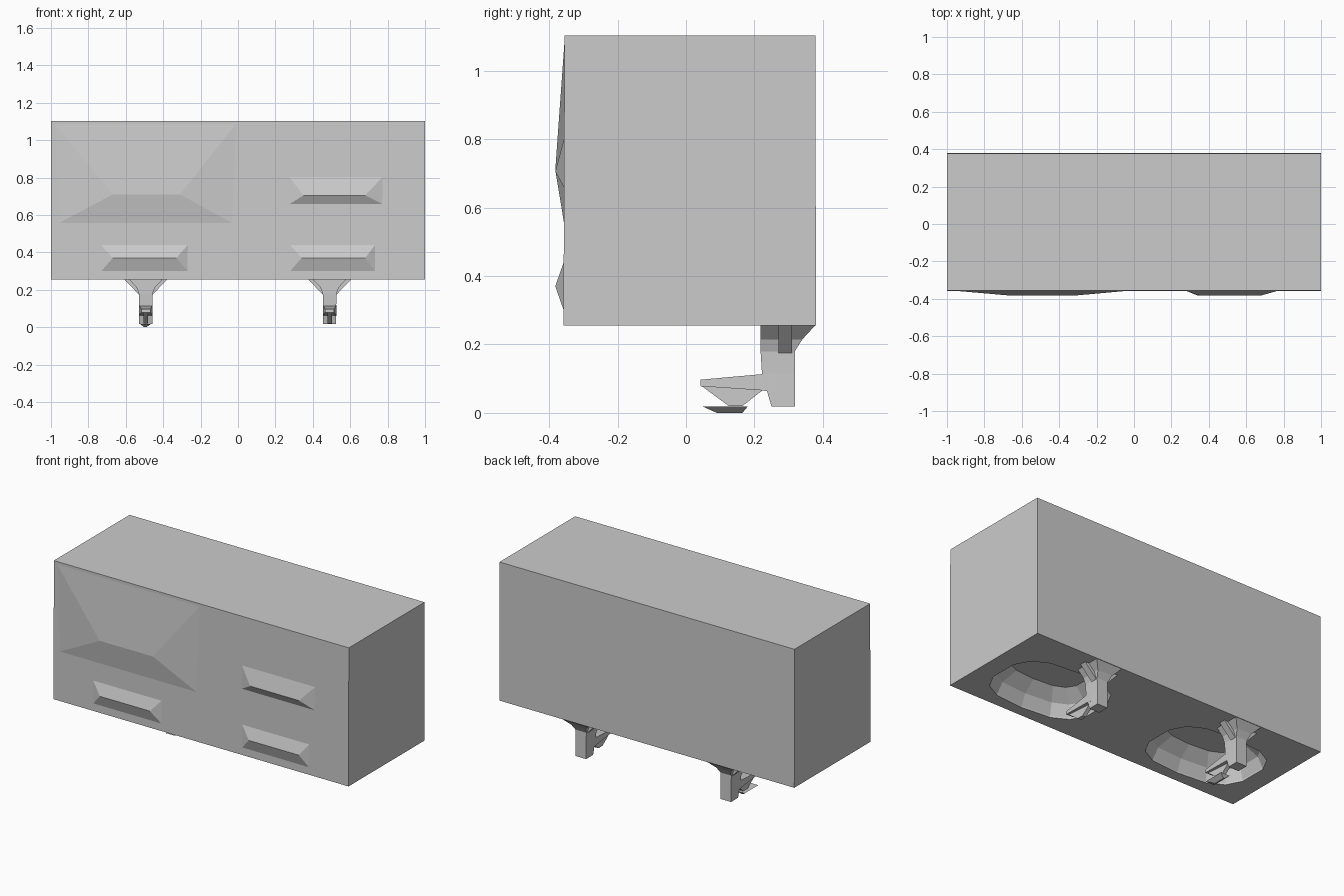
import bpy, bmesh
from math import cos, sin, pi, copysign

if "Cube" in bpy.data.objects:
    bpy.data.objects.remove(bpy.data.objects["Cube"])


def finish(name, bm):
    bmesh.ops.recalc_face_normals(bm, faces=bm.faces)
    me = bpy.data.meshes.new(name)
    bm.to_mesh(me)
    bm.free()
    ob = bpy.data.objects.new(name, me)
    bpy.context.collection.objects.link(ob)
    return ob


def loft(name, rings):
    """Skin equal-length rings of points and cap both ends."""
    bm = bmesh.new()
    vs = [[bm.verts.new(p) for p in r] for r in rings]
    n = len(vs[0])
    for a, b in zip(vs, vs[1:]):
        for i in range(n):
            j = (i + 1) % n
            bm.faces.new((a[i], a[j], b[j], b[i]))
    bm.faces.new(vs[0])
    bm.faces.new(vs[-1])
    return finish(name, bm)


def rect(x0, x1, y0, y1, z):
    return [(x0, y0, z), (x1, y0, z), (x1, y1, z), (x0, y1, z)]


def bowl_ring(cx, cy, rx, ry, z, n=14, p=0.7):
    pts = []
    for i in range(n):
        c, s = cos(2 * pi * (i + .5) / n), sin(2 * pi * (i + .5) / n)
        pts.append((cx + rx * copysign(abs(c) ** p, c),
                    cy + ry * copysign(abs(s) ** p, s), z))
    return pts


# Cabinet body with two basins cut into the underside
body = loft("cabinet_body", [rect(-1, 1, -.358, .38, .255),
                             rect(-1, 1, -.355, .378, 1.103)])
for cx in (-.55, .55):
    cutter = loft("basin_cutter", [bowl_ring(cx, -.05, .345, .25, .2),
                                   bowl_ring(cx, -.05, .335, .24, .265),
                                   bowl_ring(cx, -.05, .31, .21, .33),
                                   bowl_ring(cx, -.05, .23, .14, .39)])
    cutter.hide_render = True
    mod = body.modifiers.new("basin", 'BOOLEAN')
    mod.operation = 'DIFFERENCE'
    mod.solver = 'EXACT'
    mod.object = cutter
    bpy.context.view_layer.objects.active = body
    bpy.ops.object.modifier_apply(modifier=mod.name)
    bpy.data.objects.remove(cutter)


# Raised wedges on the front: outer rectangle rising to a horizontal ridge
def wedge(name, x0, x1, z0, z1, rx0, rx1, rz):
    bm = bmesh.new()
    y = -.354
    a, b, c, d = [bm.verts.new(p) for p in
                  ((x0, y, z0), (x1, y, z0), (x1, y, z1), (x0, y, z1))]
    e, f = bm.verts.new((rx0, -.382, rz)), bm.verts.new((rx1, -.382, rz))
    for q in ((a, b, f, e), (b, c, f), (c, d, e, f), (d, a, e), (a, d, c, b)):
        bm.faces.new(q)
    finish(name, bm)


wedge("large_front_panel", -.99, 0, .54, 1.1, -.67, -.31, .71)
wedge("upper_right_handle", .27, .78, .655, .81, .35, .68, .705)
wedge("lower_right_handle", .27, .74, .29, .45, .34, .68, .37)
wedge("lower_left_handle", -.74, -.26, .29, .45, -.67, -.33, .37)

# Taps hanging from the underside
for side, cx in (("left", -.493), ("right", .49)):
    loft(side + "_tap_column", [
        rect(cx - .035, cx + .035, .25, .318, .018),
        rect(cx - .035, cx + .035, .222, .318, .115),
        rect(cx - .037, cx + .037, .218, .318, .18),
        rect(cx - .05, cx + .05, .218, .34, .215),
        rect(cx - .09, cx + .09, .218, .378, .256)])
    # Flared side brackets
    bm = bmesh.new()
    for p in ((cx - .115, .27, .256), (cx + .115, .27, .256),
              (cx - .115, .31, .256), (cx + .115, .31, .256),
              (cx - .037, .27, .175), (cx + .037, .27, .175),
              (cx - .037, .31, .175), (cx + .037, .31, .175)):
        bm.verts.new(p)
    bmesh.ops.convex_hull(bm, input=bm.verts)
    finish(side + "_tap_flare", bm)
    # Spout and the fin below it
    loft(side + "_tap_spout", [
        [(cx + x * w, y, z) for x, z in ((-1, zl), (1, zl), (1, zh), (-1, zh))]
        for y, w, zl, zh in ((.26, .036, .06, .118), (.22, .034, .066, .113),
                             (.042, .024, .078, .097))])
    loft(side + "_tap_fin", [
        [(cx + w, .045, .079), (cx + w, .125, .02), (cx + w, .165, .02),
         (cx + w, .235, .075)] for w in (-.012, .012)])

# Loose pointed nozzle under the left tap
loft("left_tap_nozzle", [rect(-.501, -.491, .09, .165, 0),
                         rect(-.525, -.465, .05, .18, .018)])
